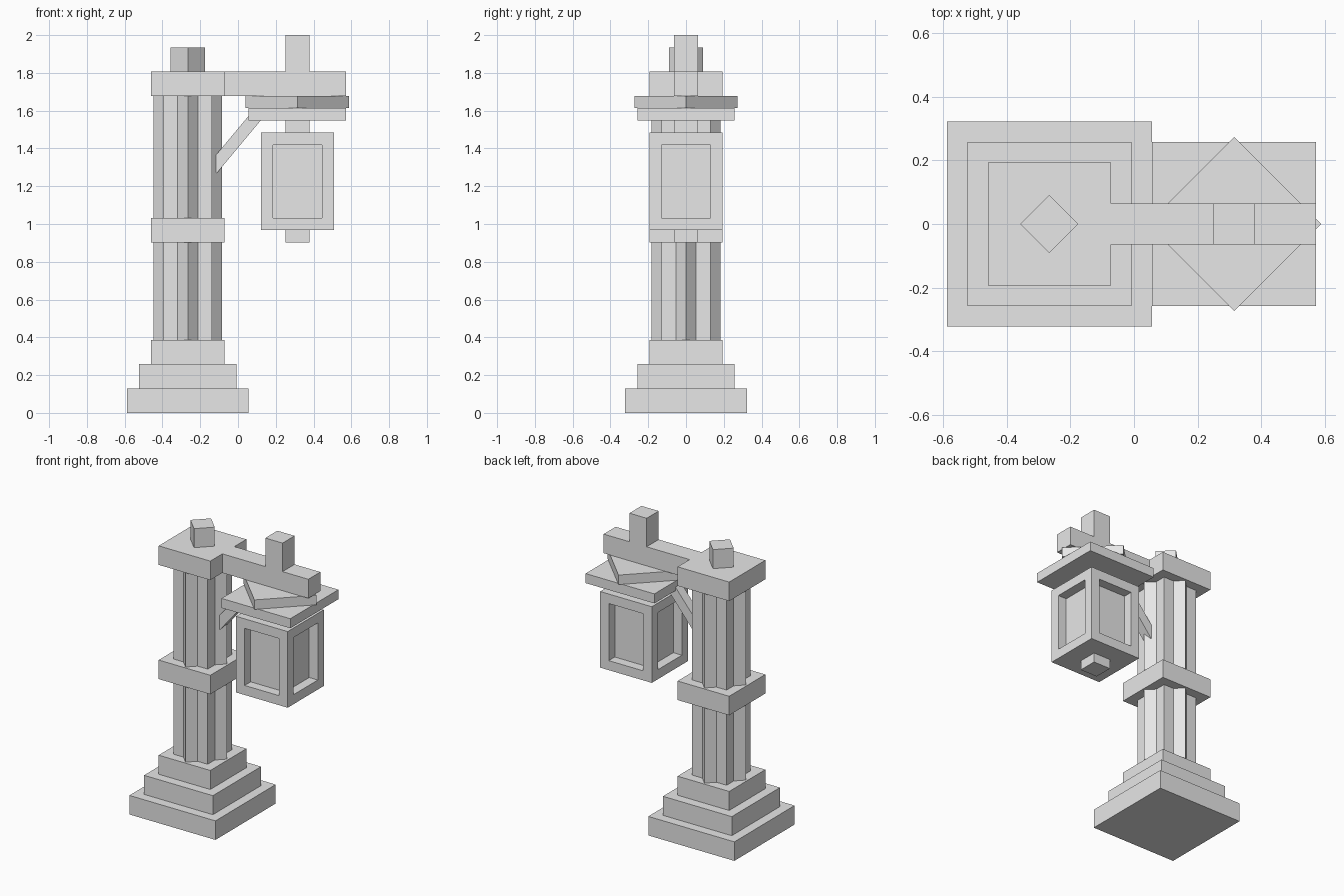
import bpy, bmesh, math
from mathutils import Matrix, Vector

if "Cube" in bpy.data.objects:
    bpy.data.objects.remove(bpy.data.objects["Cube"])

U = 2 / 31                 # module: the model is 31 modules tall
POST = -4.1215             # post axis, in modules
LAMP = POST + 9            # lantern axis, in modules

stone = bpy.data.materials.new("plain_grey")
stone.diffuse_color = (0.8, 0.8, 0.8, 1)
stone.use_nodes = True
stone.node_tree.nodes["Principled BSDF"].inputs["Base Color"].default_value = stone.diffuse_color


def add(name, bm):
    me = bpy.data.meshes.new(name)
    bm.normal_update()
    bm.to_mesh(me)
    bm.free()
    me.materials.append(stone)
    ob = bpy.data.objects.new(name, me)
    bpy.context.collection.objects.link(ob)
    return ob


def cuboid(size, centre, rot=Matrix.Identity(4)):
    """Box mesh, all measurements in modules."""
    bm = bmesh.new()
    mat = Matrix.Translation(Vector(centre) * U) @ rot @ Matrix.Diagonal((*[s * U for s in size], 1))
    bmesh.ops.create_cube(bm, size=1, matrix=mat)
    return bm


def block(name, x, half, z0, z1, turn=0):
    """Square upright block centred on x, optionally turned about z."""
    rot = Matrix.Rotation(math.radians(turn), 4, 'Z')
    return add(name, cuboid((2 * half, 2 * half, z1 - z0), (x, 0, (z0 + z1) / 2), rot))


# stepped plinth
for i, half in enumerate((5, 4, 3)):
    block(f"plinth_step_{i + 1}", POST, half, 2 * i, 2 * i + 2)

# eight-pointed column from two crossed square shafts
block("column_straight", POST, 2, 6, 26)
block("column_turned", POST, 2, 6, 26, 45)
block("column_collar", POST, 3, 14, 16)
block("column_cap", POST, 3, 26, 28)
block("column_finial", POST, 1, 28, 30, 45)

# arm reaching over the lantern
x0, x1 = POST + 3, LAMP + 4
add("arm", cuboid((x1 - x0, 2, 2), ((x0 + x1) / 2, 0, 27)))
block("arm_peg", LAMP, 1, 28, 31)

# diagonal brace between column and arm
a, b = Vector((POST + 2, 0, 20)), Vector((POST + 7, 0, 26))
d = b - a
add("brace", cuboid((d.length, 1, 1), (a + b) / 2,
                    Matrix.Rotation(-math.atan2(d.z, d.x), 4, 'Y')))

# lantern roof and neck
block("lantern_roof_top", LAMP, 3, 25, 26, 45)
block("lantern_roof", LAMP, 4, 24, 25)
block("lantern_neck", LAMP, 1, 23, 24)
block("lantern_foot", LAMP, 1, 14, 15)

# lantern body with a recessed panel on each side
bm = cuboid((6, 6, 8), (LAMP, 0, 19))
bm.normal_update()
sides = [f for f in bm.faces if abs(f.normal.z) < 0.5]
bmesh.ops.inset_individual(bm, faces=sides, thickness=U, use_even_offset=True)
for f in sides:
    n = f.normal.copy()
    panel = bmesh.ops.extrude_discrete_faces(bm, faces=[f])["faces"][0]
    bmesh.ops.translate(bm, verts=panel.verts, vec=-n * U)
add("lantern_body", bm)
